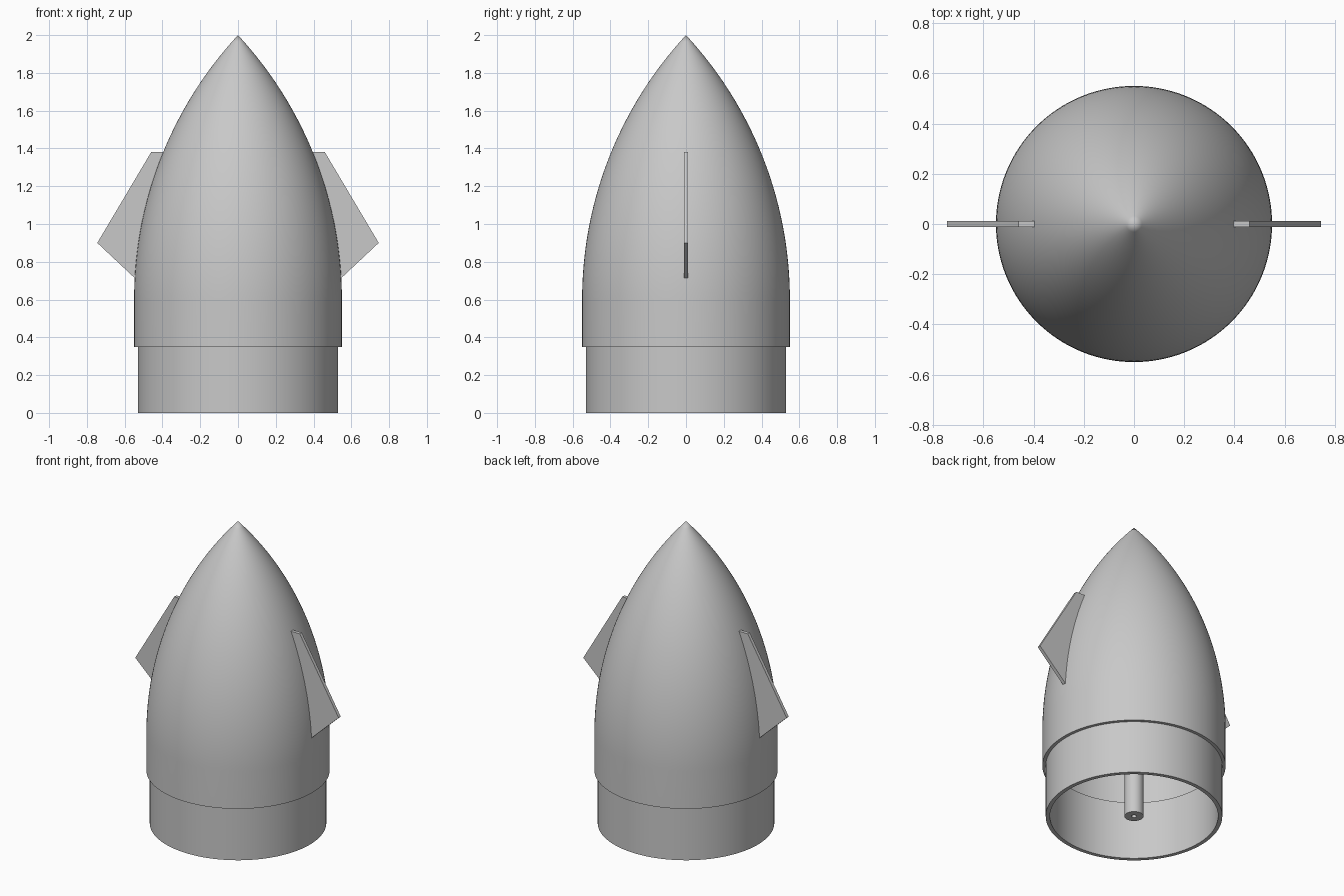
import bpy, bmesh, math

cube = bpy.data.objects.get("Cube")
if cube:
    bpy.data.objects.remove(cube, do_unlink=True)

grey = bpy.data.materials.new("plain_grey")
grey.use_nodes = True
colour = (0.58, 0.58, 0.58, 1)
grey.diffuse_color = colour
grey.node_tree.nodes["Principled BSDF"].inputs["Base Color"].default_value = colour

# Main dimensions
R = 0.55            # body radius
BASE = 0.35         # lower rim of the nose
TANGENT = 0.6       # where the straight wall turns into the curve
TIP = 2.0
WALL = 0.025
L = TIP - TANGENT
RHO = (R * R + L * L) / (2 * R)


def radius_at(z, inset=0.0):
    """Radius of the curved nose wall at height z."""
    h = max(0.0, z - TANGENT)
    return max(0.0, math.sqrt((RHO - inset) ** 2 - h * h) + R - RHO)


def curve(inset, steps=40):
    """Profile of the nose wall from the lower rim to the tip."""
    top = math.sqrt((RHO - inset) ** 2 - (RHO - R) ** 2)
    pts = [(R - inset, BASE)]
    for i in range(steps + 1):
        z = TANGENT + top * i / steps
        pts.append((0.0 if i == steps else radius_at(z, inset), z))
    return pts


def finish(name, bm):
    bmesh.ops.recalc_face_normals(bm, faces=bm.faces)
    mesh = bpy.data.meshes.new(name)
    bm.to_mesh(mesh)
    bm.free()
    mesh.materials.append(grey)
    obj = bpy.data.objects.new(name, mesh)
    bpy.context.collection.objects.link(obj)
    return obj


def lathe(name, profile, segments=128):
    """Turn a closed (radius, height) profile around the z axis."""
    bm = bmesh.new()
    verts = [bm.verts.new((r, 0, z)) for r, z in profile]
    pairs = list(zip(verts, verts[1:] + verts[:1]))
    if profile[0][0] == 0 and profile[-1][0] == 0:
        pairs.pop()
    edges = [bm.edges.new(p) for p in pairs]
    bmesh.ops.spin(bm, geom=verts + edges, cent=(0, 0, 0), axis=(0, 0, 1),
                   angle=math.tau, steps=segments, use_duplicate=False)
    bmesh.ops.remove_doubles(bm, verts=bm.verts, dist=1e-5)
    obj = finish(name, bm)
    bpy.ops.object.select_all(action='DESELECT')
    obj.select_set(True)
    bpy.context.view_layer.objects.active = obj
    bpy.ops.object.shade_smooth_by_angle(angle=math.radians(30))
    return obj


def tube(name, outer, inner, bottom, top, segments):
    return lathe(name, [(outer, bottom), (outer, top), (inner, top), (inner, bottom)], segments)


# Hollow pointed nose: up the inside, then down the outside
inside = curve(WALL)
outside = curve(0.0)
bm_profile = inside[::-1] + outside
lathe("nose_shell", bm_profile)

# Narrower collar that slips into the nose
tube("shoulder", 0.53, 0.505, 0.0, 0.386, 128)

# Central post with a fine bore
tube("centre_post", 0.057, 0.015, 0.0, 1.9, 48)


# Side fins, rooted inside the shell wall
def fin(name, side, thickness=0.022):
    low, high = 0.715, 1.38
    outline = [(0.46, high), (0.745, 0.90), (0.548, low)]
    steps = 12
    for i in range(steps + 1):
        z = low + (high - low) * i / steps
        outline.append((radius_at(z) - WALL / 2, z))
    bm = bmesh.new()
    face = bm.faces.new([bm.verts.new((side * x, -thickness / 2, z)) for x, z in outline])
    new = bmesh.ops.extrude_face_region(bm, geom=[face])["geom"]
    bmesh.ops.translate(bm, vec=(0, thickness, 0),
                        verts=[v for v in new if isinstance(v, bmesh.types.BMVert)])
    finish(name, bm)


fin("left_fin", 1)
fin("right_fin", -1)
